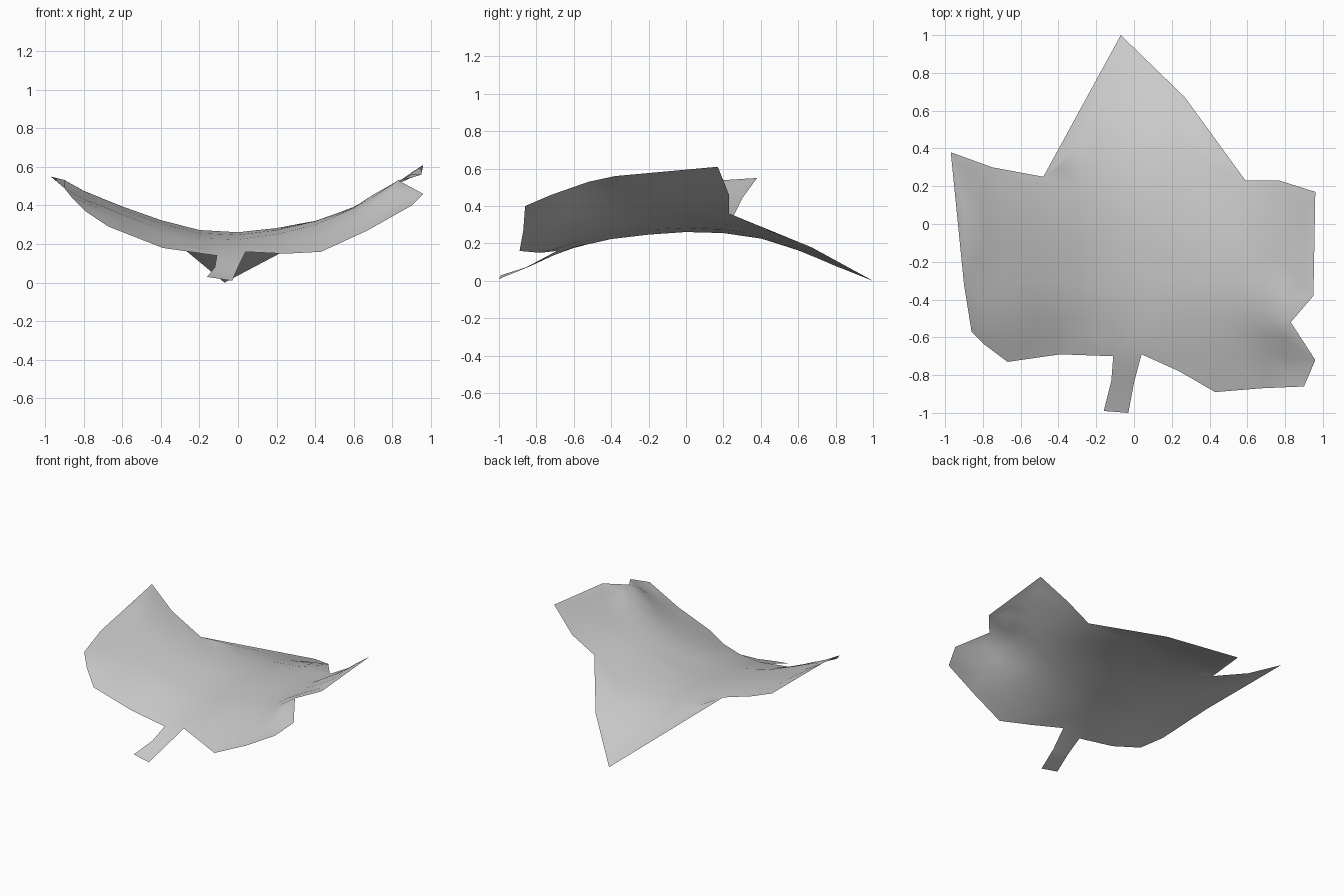
import bpy
import math
from mathutils import Vector
from mathutils.geometry import delaunay_2d_cdt

default_cube = bpy.data.objects.get("Cube")
if default_cube:
    bpy.data.objects.remove(default_cube, do_unlink=True)

# Leaf outline, clockwise from the tip, with the height of each corner
OUTLINE = [Vector(corner) for corner in (
    (-.07, 1, 0), (.27, .67, .18), (.59, .23, .36), (.77, .23, .46),
    (.96, .17, .61), (.95, -.38, .56), (.83, -.52, .53), (.96, -.72, .46),
    (.9, -.86, .4), (.67, -.87, .27), (.43, -.89, .16), (.24, -.78, .15),
    (.04, -.69, .16), (0, -.84, .08), (-.03, -1, .01), (-.16, -.99, .03),
    (-.12, -.83, .08), (-.11, -.7, .14), (-.39, -.69, .18),
    (-.67, -.73, .29), (-.79, -.64, .37), (-.86, -.57, .44),
    (-.9, -.32, .49), (-.97, .38, .55), (-.75, .3, .44), (-.48, .25, .34))]

# Heights along the middle rib and rise across the blade, from -1 to 1
RIB = (.02, .1, .17, .22, .245, .26, .255, .225, .16, .08, 0)
RISE = (.32, .21, .13, .06, .01, 0, .025, .07, .14, .25, .37)


def sample(profile, position):
    """Read an evenly spaced profile at a position between -1 and 1."""
    place = (position + 1) / 2 * (len(profile) - 1)
    index = max(0, min(len(profile) - 2, math.floor(place)))
    blend = place - index
    return profile[index] * (1 - blend) + profile[index + 1] * blend


def curve_height(point):
    return sample(RIB, point.y) + sample(RISE, point.x)


def leaf_height(point):
    """Saddle curve, bent near the rim to meet the outline corners."""
    total, weight_sum = 0, 8
    for corner in OUTLINE:
        distance = (corner.xy - point).length
        weight = 1 / max(distance, .01) ** 3
        total += weight * (corner.z - curve_height(corner))
        weight_sum += weight
    return curve_height(point) + total / weight_sum


def rim_distance(point):
    """Distance from a point to the nearest outline edge."""
    nearest = math.inf
    for start, end in zip(OUTLINE, OUTLINE[1:] + OUTLINE[:1]):
        edge = end.xy - start.xy
        along = (point - start.xy).dot(edge) / edge.length_squared
        along = max(0, min(1, along))
        nearest = min(nearest, (start.xy + edge * along - point).length)
    return nearest


# Triangulate the outline with an even spread of inner points
points = [corner.xy for corner in OUTLINE]
rim = [(i, (i + 1) % len(points)) for i in range(len(points))]
STEPS = 10
for column in range(-STEPS, STEPS + 1):
    for row in range(-STEPS, STEPS + 1):
        inner = Vector((column / STEPS, row / STEPS))
        if rim_distance(inner) > .04:
            points.append(inner)
flat, edges, faces, *origins = delaunay_2d_cdt(points, rim, [], 1, 1e-5)

# Lift the flat sheet into the curled blade and stem
vertices = []
for point, sources in zip(flat, origins[0]):
    on_rim = [i for i in sources if i < len(OUTLINE)]
    height = OUTLINE[on_rim[0]].z if on_rim else leaf_height(point)
    vertices.append((point.x, point.y, height))

mesh = bpy.data.meshes.new("leaf_blade")
mesh.from_pydata(vertices, [], [list(face) for face in faces])
mesh.update()
leaf = bpy.data.objects.new("leaf_blade", mesh)
bpy.context.collection.objects.link(leaf)

# Plain grey surface
grey = bpy.data.materials.new("light_grey")
grey.use_nodes = True
colour = (.6, .6, .6, 1)
grey.diffuse_color = colour
grey.node_tree.nodes["Principled BSDF"].inputs["Base Color"].default_value = colour
mesh.materials.append(grey)

# Smooth shading over the whole sheet
for face in mesh.polygons:
    face.use_smooth = True
